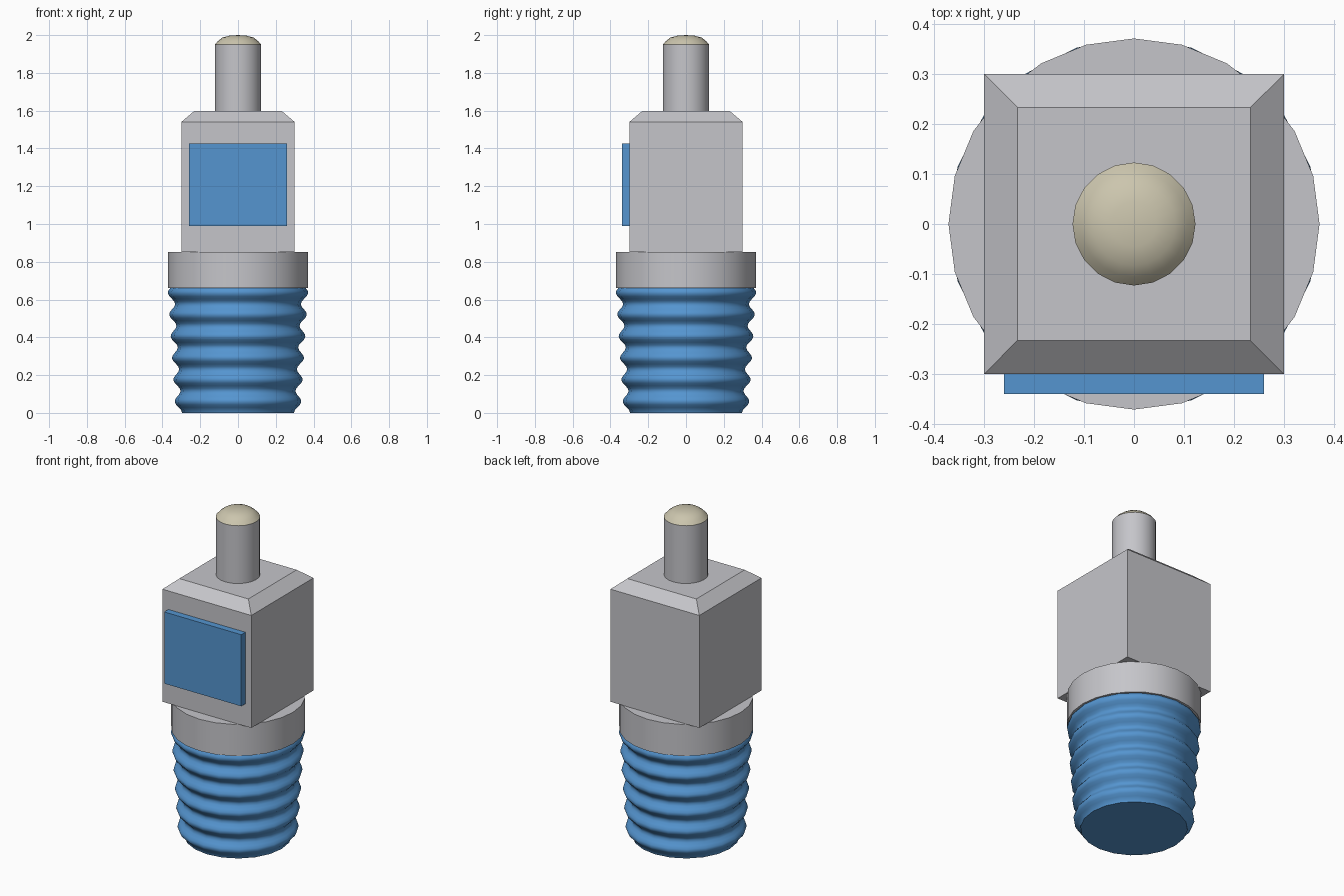
import bpy, bmesh, math

if "Cube" in bpy.data.objects:
    bpy.data.objects.remove(bpy.data.objects["Cube"])


def material(name, rgb):
    m = bpy.data.materials.new(name)
    m.diffuse_color = (*rgb, 1)
    m.use_nodes = True
    m.node_tree.nodes["Principled BSDF"].inputs["Base Color"].default_value = m.diffuse_color
    return m


GREY = material("light grey", (0.56, 0.56, 0.59))
BLUE = material("blue", (0.09, 0.30, 0.63))
CREAM = material("cream", (0.60, 0.56, 0.42))


def finish(bm, name, mat, smooth=False):
    bmesh.ops.recalc_face_normals(bm, faces=bm.faces)
    for f in bm.faces:
        f.smooth = smooth
    for e in bm.edges:
        e.smooth = e.calc_face_angle(0) < math.radians(50)
    me = bpy.data.meshes.new(name)
    bm.to_mesh(me)
    bm.free()
    me.materials.append(mat)
    ob = bpy.data.objects.new(name, me)
    bpy.context.collection.objects.link(ob)


def lathe(name, profile, sides, mat):
    """Revolve (radius, z) points around z and close both ends."""
    bm = bmesh.new()
    rings = []
    for r, z in profile:
        if r == 0:
            rings.append([bm.verts.new((0, 0, z))] * sides)
        else:
            a = [2 * math.pi * i / sides for i in range(sides)]
            rings.append([bm.verts.new((r * math.cos(t), r * math.sin(t), z)) for t in a])
    for lo, hi in zip(rings, rings[1:]):
        for i in range(sides):
            j = (i + 1) % sides
            quad = [lo[i], lo[j], hi[j], hi[i]]
            bm.faces.new(list(dict.fromkeys(quad)))
    for ring, (r, z) in ((rings[0], profile[0]), (rings[-1], profile[-1])):
        if r > 0:
            bm.faces.new(ring)
    finish(bm, name, mat, True)


def box(name, lo, hi, mat, chamfer=None):
    """Box between two corners, with an optional sloped (inset, height) top."""
    bm = bmesh.new()
    bmesh.ops.create_cube(bm, size=1)
    for v in bm.verts:
        v.co = [lo[k] + (v.co[k] + 0.5) * (hi[k] - lo[k]) for k in range(3)]
    if chamfer:
        top = max(bm.faces, key=lambda f: f.calc_center_median().z)
        bmesh.ops.inset_region(bm, faces=[top], thickness=chamfer[0], use_even_offset=True)
        for v in top.verts:
            v.co.z += chamfer[1]
    finish(bm, name, mat)


# Ribbed, slightly tapered sleeve
ribs = []
N = 46
for i in range(N + 1):
    z = 0.66 * i / N
    ribs.append((0.314 + 0.063 * z + 0.0175 * math.cos(2 * math.pi * (z - 0.06) / 0.115), z))
lathe("ribbed_sleeve", ribs, 20, BLUE)

# Collar above the sleeve
lathe("collar", [(0.371, 0.66), (0.371, 0.853)], 24, GREY)

# Square body with sloped top edges, and the raised front panel
box("body", (-0.3, -0.3, 0.853), (0.3, 0.3, 1.54), GREY, (0.067, 0.057))
box("front_panel", (-0.26, -0.34, 0.99), (0.26, -0.295, 1.427), BLUE)

# Pin and its domed tip
lathe("pin", [(0.123, 1.59), (0.123, 1.95)], 20, GREY)
lathe("pin_tip", [(0.123, 1.95), (0.106, 1.969), (0.083, 1.987), (0.045, 1.997), (0, 2.0)], 20, CREAM)
